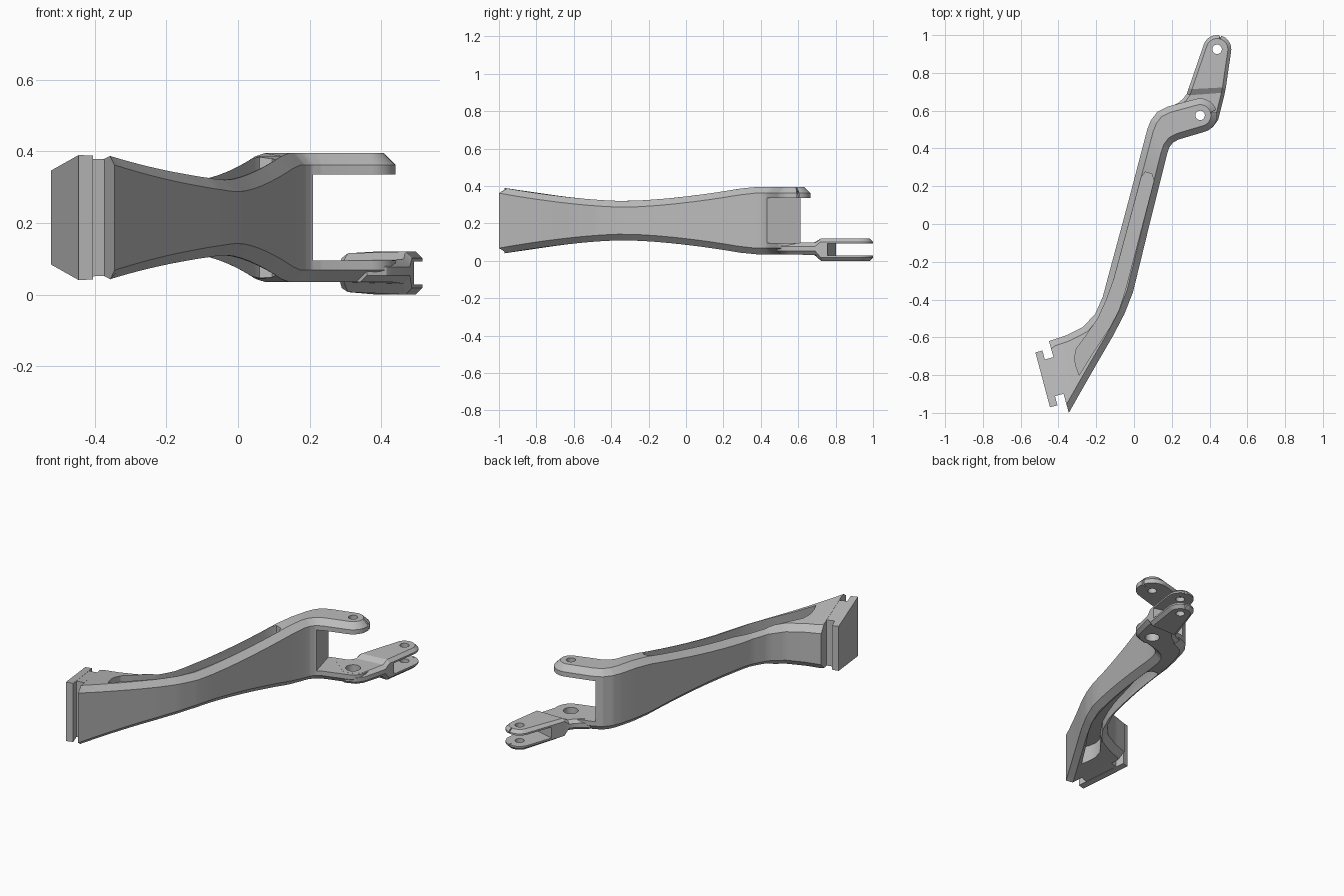
import bpy, bmesh, math
from mathutils import Vector

if "Cube" in bpy.data.objects:
    bpy.data.objects.remove(bpy.data.objects["Cube"], do_unlink=True)

grey = bpy.data.materials.new("plain_grey")
grey.use_nodes = True
COLOUR = (0.5, 0.5, 0.5, 1)
grey.diffuse_color = COLOUR
grey.node_tree.nodes["Principled BSDF"].inputs["Base Color"].default_value = COLOUR

MID = 0.215  # height of the mirror plane of the arm


def waist(y):
    """Bottom and top of the waisted arm at a given depth."""
    half = 0.105 + 0.075 * min(1, abs((y + 0.33) / 0.67) ** 1.6)
    return MID - half, MID + half


def step(y):
    """Bottom and top of the link, which thickens into the clevis."""
    t = max(0, min(1, (y - 0.69) / 0.03))
    return 0.035 - 0.035 * t, 0.0955 + 0.0245 * t


def subdivide(path, n):
    out = []
    for a, b in zip(path, path[1:]):
        out += [Vector(a).lerp(Vector(b), k / n) for k in range(n)]
    return out + [Vector(path[-1])]


def round_end(left, right, centre, radius, heading, spread=90, n=10):
    """Close a pair of edge paths with a rounded tip."""
    for k in range(n + 1):
        a = math.radians(spread + (4 - spread) * k / n)
        for path, s in ((left, 1), (right, -1)):
            ang = math.radians(heading) + s * a
            path.append(Vector((centre[0] + radius * math.cos(ang),
                                centre[1] + radius * math.sin(ang))))


def inset(path, i, other, side, c):
    """Point moved inwards from the edge path by the chamfer width."""
    if i == 0:
        return path[0] + (other[0] - path[0]).normalized() * c * 1.3
    t = (path[min(i + 1, len(path) - 1)] - path[i - 1]).normalized()
    return path[i] + Vector((t.y, -t.x)) * side * c


def loft(name, left, right, height, c=0.0):
    """Solid between two edge paths, with chamfered top and bottom edges."""
    left, right = [Vector(p) for p in left], [Vector(p) for p in right]
    bm = bmesh.new()
    rings = []
    for i, (l, r) in enumerate(zip(left, right)):
        ring = []
        if c:
            li, ri = inset(left, i, right, 1, c), inset(right, i, left, -1, c)
            low = [(l, c), (li, 0), (ri, 0), (r, c)]
        else:
            low = [(l, 0), (r, 0)]
        ring += [(p.x, p.y, height(p.y)[0] + d) for p, d in low]
        ring += [(p.x, p.y, height(p.y)[1] - d) for p, d in reversed(low)]
        rings.append([bm.verts.new(v) for v in ring])
    n = len(rings[0])
    for a, b in zip(rings, rings[1:]):
        for k in range(n):
            bm.faces.new((a[k], a[(k + 1) % n], b[(k + 1) % n], b[k]))
    bm.faces.new(rings[0])
    bm.faces.new(rings[-1])
    bmesh.ops.recalc_face_normals(bm, faces=bm.faces)
    mesh = bpy.data.meshes.new(name)
    bm.to_mesh(mesh)
    bm.free()
    mesh.materials.append(grey)
    ob = bpy.data.objects.new(name, mesh)
    bpy.context.collection.objects.link(ob)
    return ob


def cut(ob, cutter):
    """Subtract the cutter and discard it."""
    cutter.hide_render = True
    mod = ob.modifiers.new("cut", "BOOLEAN")
    mod.operation, mod.solver, mod.object = "DIFFERENCE", "EXACT", cutter
    bpy.context.view_layer.objects.active = ob
    bpy.ops.object.modifier_apply(modifier=mod.name)
    bpy.data.objects.remove(cutter, do_unlink=True)


def hole(x, y, z, r, depth):
    bpy.ops.mesh.primitive_cylinder_add(vertices=32, radius=r, depth=depth, location=(x, y, z))
    return bpy.context.object


def slot(x, y, heading, z0, z1):
    """Box cutter that starts at a point and runs along a heading."""
    a = math.radians(heading)
    bpy.ops.mesh.primitive_cube_add(
        size=1, rotation=(0, 0, a),
        location=(x + 0.3 * math.cos(a), y + 0.3 * math.sin(a), (z0 + z1) / 2))
    bpy.context.object.scale = (0.6, 0.6, z1 - z0)
    return bpy.context.object


# Arm with the fork lugs
arm_l = subdivide([(-0.45, -0.62), (-0.36, -0.59), (-0.27, -0.545), (-0.205, -0.475),
                   (-0.165, -0.385), (-0.14, -0.29), (-0.035, 0.1), (0.07, 0.5),
                   (0.09, 0.55), (0.125, 0.595), (0.18, 0.622)], 4)
arm_r = subdivide([(-0.345, -1.0), (-0.28, -0.885), (-0.2, -0.745), (-0.11, -0.59),
                   (-0.05, -0.475), (-0.005, -0.36), (0.09, 0.03), (0.175, 0.37),
                   (0.187, 0.405), (0.205, 0.43), (0.235, 0.447)], 4)
PIVOT = (0.35, 0.575)
round_end(arm_l, arm_r, PIVOT, 0.09, 15)
arm = loft("arm_body", arm_l, arm_r, waist, 0.033)

# Pockets above and below the web
pocket_l = [(-0.315, -0.71), (-0.305, -0.66), (-0.26, -0.6), (-0.19, -0.5),
            (-0.145, -0.4), (-0.105, -0.29), (0.04, 0.25), (0.06, 0.275)]
pocket_r = [(-0.308, -0.75), (-0.29, -0.8), (-0.22, -0.685), (-0.13, -0.55),
            (-0.08, -0.455), (-0.045, -0.345), (0.105, 0.23), (0.095, 0.265)]
for z0, z1 in ((MID + 0.045, 0.6), (-0.2, MID - 0.045)):
    cut(arm, loft("pocket_cutter", pocket_l, pocket_r, lambda y: (z0, z1)))

# Fork gap and pivot holes
cut(arm, slot(0.185, 0.525, 15, 0.095, 0.335))
cut(arm, hole(*PIVOT, 0.36, 0.025, 0.2))
cut(arm, hole(*PIVOT, 0.06, 0.04, 0.2))

# Link from the lower lug to the clevis
link_l = [Vector(p) for p in ((0.19, 0.62), (0.235, 0.642), (0.262, 0.665),
                              (0.28, 0.69), (0.29, 0.72))]
link_r = [Vector(p) for p in ((0.36, 0.487), (0.415, 0.51), (0.445, 0.55),
                              (0.48, 0.69), (0.486, 0.72))]
TIP = (0.44, 0.925)
round_end(link_l, link_r, TIP, 0.075, 76, 86)
link = loft("clevis_link", link_l, link_r, step, 0.018)
cut(link, slot(0.4, 0.78, 75, 0.028, 0.092))
cut(link, hole(*TIP, 0.06, 0.025, 0.3))
cut(link, hole(*PIVOT, 0.06, 0.04, 0.2))

# End plate and the narrow neck that makes the notches
plate = loft("end_plate", [(-0.522, -0.68), (-0.485, -0.67)],
             [(-0.445, -0.97), (-0.405, -0.96)], waist)
neck = loft("plate_neck", [(-0.49, -0.722), (-0.42, -0.703)],
            [(-0.44, -0.917), (-0.365, -0.897)], waist)

# Smooth curves with crisp edges
bpy.ops.object.select_all(action="DESELECT")
for ob in (arm, link, plate, neck):
    ob.select_set(True)
bpy.context.view_layer.objects.active = arm
bpy.ops.object.shade_smooth_by_angle(angle=math.radians(25))
